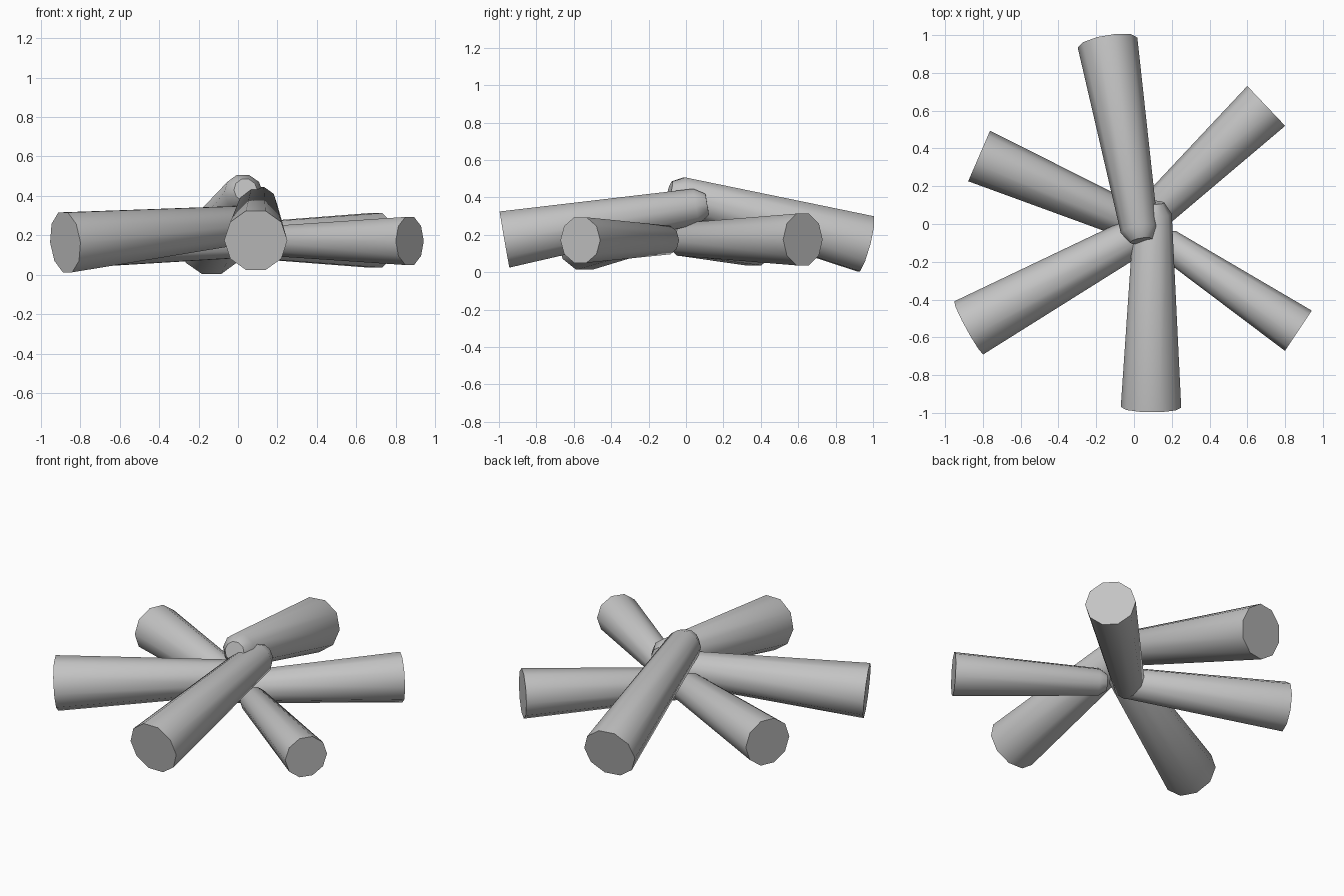
import bpy, math
from mathutils import Vector, Matrix

cube = bpy.data.objects.get("Cube")
if cube:
    bpy.data.objects.remove(cube, do_unlink=True)

GREY = (0.55, 0.55, 0.55, 1)
mat = bpy.data.materials.new("plain grey")
mat.diffuse_color = GREY
mat.use_nodes = True
mat.node_tree.nodes["Principled BSDF"].inputs["Base Color"].default_value = GREY

SIDES = 10
# Radius and distance along the log, wide butt to chamfered tip
PROFILE = [(0.16, 0.0), (0.1, 1.04), (0.06, 1.1)]


def make_log(name, butt, tip, scale):
    """Tapered log lying from its wide butt towards a point on its axis."""
    axis = (Vector(tip) - Vector(butt)).normalized()
    side = axis.cross(Vector((0, 0, 1))).normalized()
    up = side.cross(axis)
    verts, faces = [], []
    for radius, dist in PROFILE:
        for i in range(SIDES):
            a = math.tau * i / SIDES
            offset = (side * math.cos(a) + up * math.sin(a)) * radius
            verts.append(Vector(butt) + (offset + axis * dist) * scale)
    for ring in range(len(PROFILE) - 1):
        for i in range(SIDES):
            j = (i + 1) % SIDES
            a, b = ring * SIDES, (ring + 1) * SIDES
            faces.append((a + j, a + i, b + i, b + j))
    last = (len(PROFILE) - 1) * SIDES
    faces.append(tuple(range(SIDES)))
    faces.append(tuple(reversed(range(last, last + SIDES))))
    mesh = bpy.data.meshes.new(name)
    mesh.from_pydata(verts, [], faces)
    # Side, up and axis form a left-handed frame, so make normals face outward
    import bmesh
    bm = bmesh.new()
    bm.from_mesh(mesh)
    bmesh.ops.recalc_face_normals(bm, faces=bm.faces)
    bm.to_mesh(mesh)
    bm.free()
    mesh.materials.append(mat)
    obj = bpy.data.objects.new(name, mesh)
    bpy.context.collection.objects.link(obj)
    bpy.ops.object.select_all(action="DESELECT")
    obj.select_set(True)
    bpy.context.view_layer.objects.active = obj
    bpy.ops.object.shade_smooth_by_angle(angle=math.radians(37))


# Upper logs leaning on the pile
make_log("back_log", (-0.14, 0.96, 0.152), (0.03, -0.04, 0.417), 1.0)
make_log("front_log", (0.09, -0.97, 0.175), (0.1, 0.05, 0.352), 1.0)
make_log("front_right_log", (-0.875, -0.55, 0.165), (0.035, -0.05, 0.255), 1.0)
# Lower logs lying flat
make_log("back_right_log", (-0.82, 0.36, 0.175), (0.06, -0.02, 0.175), 0.91)
make_log("back_left_log", (0.7, 0.625, 0.175), (0.005, -0.035, 0.175), 0.91)
make_log("front_left_log", (0.87, -0.565, 0.172), (0.18, -0.105, 0.172), 0.8)
